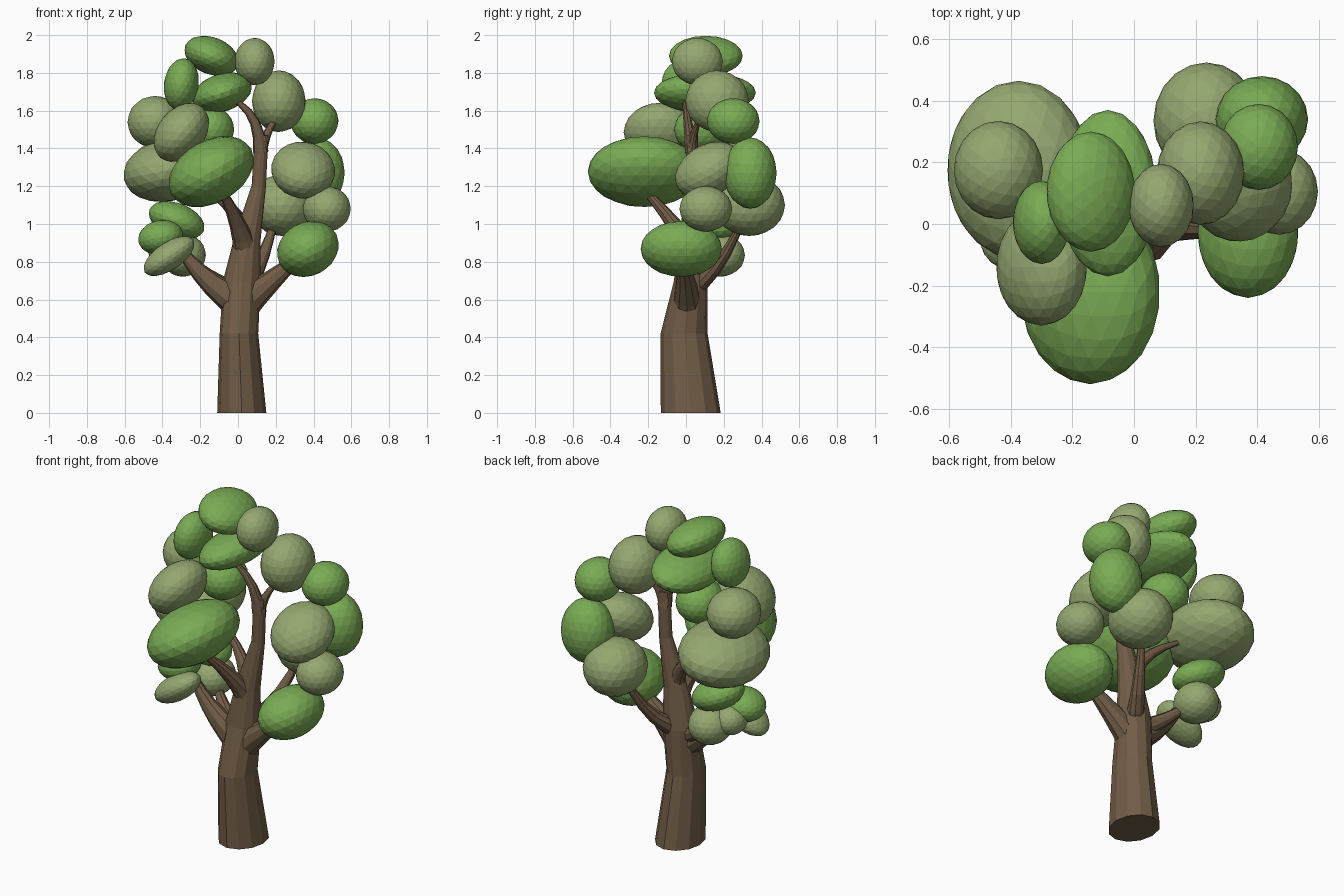
import bpy, bmesh, math
from mathutils import Vector, Matrix

if "Cube" in bpy.data.objects:
    bpy.data.objects.remove(bpy.data.objects["Cube"])


def material(name, rgb):
    m = bpy.data.materials.new(name)
    m.diffuse_color = (*rgb, 1)
    m.use_nodes = True
    m.node_tree.nodes["Principled BSDF"].inputs["Base Color"].default_value = m.diffuse_color
    return m


BARK = material("bark brown", (0.165, 0.108, 0.062))
GREEN = material("leaf green", (0.195, 0.41, 0.09))
SAGE = material("sage green", (0.30, 0.39, 0.165))


def finish(bm, name, mat):
    mesh = bpy.data.meshes.new(name)
    bmesh.ops.recalc_face_normals(bm, faces=bm.faces)
    bm.to_mesh(mesh)
    bm.free()
    mesh.materials.append(mat)
    obj = bpy.data.objects.new(name, mesh)
    bpy.context.collection.objects.link(obj)


def tube(name, path, radii, sides=12):
    """Tapered tube; the low, thick trunk is deeper than it is wide."""
    bm = bmesh.new()
    rings = []
    for i, (p, r) in enumerate(zip(path, radii)):
        t = (path[min(i + 1, len(path) - 1)] - path[max(i - 1, 0)]).normalized()
        if p.z == 0:
            t = Vector((0, 0, 1))          # flat base on the ground
        a = Vector((0, 1, 0)).cross(t).normalized()
        b = t.cross(a) * (1.22 if p.z < 0.5 else 0.9)
        angles = [2 * math.pi * k / sides for k in range(sides)]
        rings.append([bm.verts.new(p + r * (a * math.cos(w) + b * math.sin(w))) for w in angles])
    for r0, r1 in zip(rings, rings[1:]):
        for k in range(sides):
            n = (k + 1) % sides
            bm.faces.new((r0[k], r0[n], r1[n], r1[k]))
    bm.faces.new(rings[0])
    bm.faces.new(rings[-1])
    finish(bm, name, BARK)


# Trunk running up into the main leader: x, y, z, radius
TRUNK = [(.02, .025, 0, .13), (.005, -.01, .42, .102), (.02, .025, .69, .1),
         (.05, .025, .92, .07), (.11, .035, 1.2, .038), (.125, .03, 1.47, .036)]
tube("trunk", [Vector(p[:3]) for p in TRUNK], [p[3] for p in TRUNK])


def trunk_centre(z):
    for lo, hi in zip(TRUNK, TRUNK[1:]):
        if z <= hi[2]:
            return Vector(lo[:3]).lerp(Vector(hi[:3]), (z - lo[2]) / (hi[2] - lo[2]))


def branch(name, z, bend, tip, radius, steps=5):
    """Limb curving out of the trunk at height z, thinning to its tip."""
    s, c, e = trunk_centre(z), Vector(bend), Vector(tip)
    ts = [i / steps for i in range(steps + 1)]
    tube(name, [s.lerp(c, t).lerp(c.lerp(e, t), t) for t in ts],
         [radius * (1 - 0.75 * t ** 0.8) for t in ts], 10)


branch("low_left_branch", .58, (-.19, .01, .69), (-.31, .02, .88), .095)
branch("low_left_fork", .62, (-.135, .05, .69), (-.27, .17, .83), .07)
branch("low_right_branch", .56, (.2, 0, .72), (.34, -.02, .84), .095)
branch("back_right_branch", .66, (.13, .195, .745), (.2, .31, 1.05), .065)
branch("front_branch", .86, (0, -.07, 1.03), (-.1, -.24, 1.2), .07)
branch("back_left_branch", .92, (0, .06, 1.1), (-.2, .13, 1.2), .055)
branch("top_left_branch", 1.38, (.115, 0, 1.605), (-.05, -.01, 1.67), .042)
branch("top_right_branch", 1.38, (.15, .03, 1.5), (.23, .1, 1.6), .036)


def clump(name, mat, x, y, z, a, b=None, c=None, tilt=0, pitch=0):
    """Faceted leaf ellipsoid; one radius alone gives a nearly round clump."""
    size = (a, b or a * 1.1, c or a * 0.95)
    bm = bmesh.new()
    m = (Matrix.Translation((x, y, z)) @ Matrix.Rotation(math.radians(tilt), 4, 'Y')
         @ Matrix.Rotation(math.radians(pitch), 4, 'X') @ Matrix.Diagonal((*size, 1)))
    bmesh.ops.create_icosphere(bm, subdivisions=3, radius=1, matrix=m)
    finish(bm, name, mat)


# Leaf clumps: centre, half sizes, tilt
GREENS = [
    (-.14, .105, 1.89, .15, .195, .098, 22),
    (-.3, .005, 1.74, .092, .135, .138, 8),
    (-.085, .1, 1.695, .165, .27, .1, -18),
    (-.142, -.22, 1.277, .245, .3, .165, -30),
    (-.325, .16, 1.02, .155, .14, .09, 22),
    (.415, .34, 1.27, .15, .14, .188),
    (.37, -.025, .868, .17, .215, .142, -28),
    (-.41, .03, .93, .12, .12, .09, -12),
    (-.15, .08, 1.5, .13),
    (.405, .25, 1.545, .127),
]
SAGES = [
    (.088, .06, 1.86, .106, .135, .125),
    (-.3, -.14, 1.485, .175, .19, .125, -50),
    (-.375, .175, 1.285, .235, .29, .165, -12),
    (-.365, -.05, .83, .155, .11, .073, -34),
    (.216, .165, 1.65, .142, .168, .163),
    (.345, .12, 1.285, .17, .19, .135, 10, 30),
    (-.44, .175, 1.54, .145),
    (-.29, .18, .835, .12),
    (-.39, .13, .87, .09),
    (.235, .335, 1.1, .172),
    (.47, .105, 1.08, .127),
]
for kind, mat, clumps in (("green", GREEN, GREENS), ("sage", SAGE, SAGES)):
    for i, values in enumerate(clumps, 1):
        clump(f"{kind}_leaf_clump_{i}", mat, *values)
